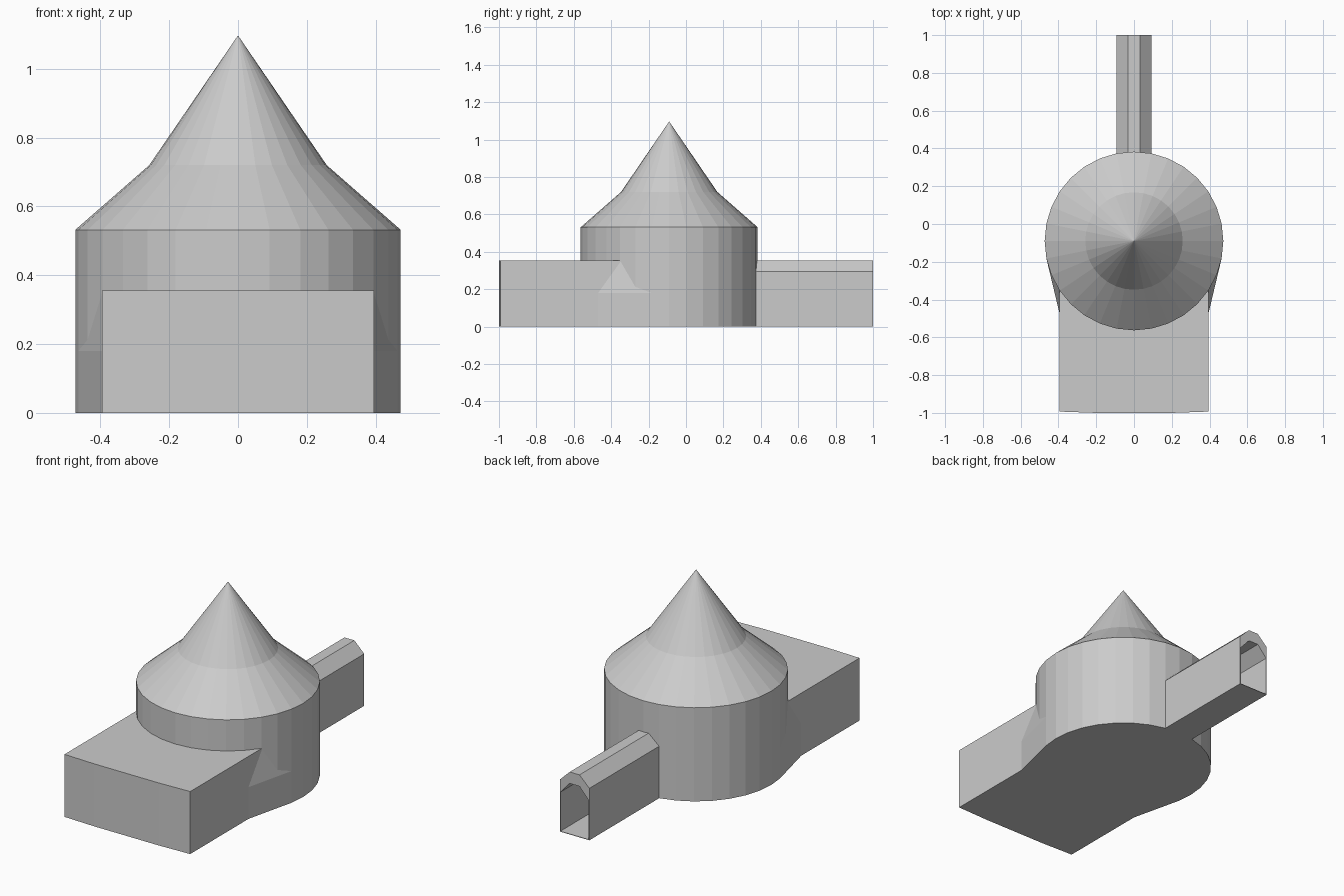
import bpy, bmesh
from math import sin, cos, pi, radians

if "Cube" in bpy.data.objects:
    bpy.data.objects.remove(bpy.data.objects["Cube"])

CY, R = -0.09, 0.473      # hut centre and radius
LEDGE = 0.355             # height of porch and tunnel


def finish(name, bm):
    bmesh.ops.recalc_face_normals(bm, faces=bm.faces)
    mesh = bpy.data.meshes.new(name)
    bm.to_mesh(mesh)
    bm.free()
    obj = bpy.data.objects.new(name, mesh)
    bpy.context.collection.objects.link(obj)
    return obj


def prism(name, outline, offset):
    """Extrude a closed outline of 3D points along offset."""
    bm = bmesh.new()
    face = bm.faces.new([bm.verts.new(p) for p in outline])
    new = bmesh.ops.extrude_face_region(bm, geom=[face])
    # keep both caps so the prism is closed
    verts = [g for g in new["geom"] if isinstance(g, bmesh.types.BMVert)]
    bmesh.ops.translate(bm, verts=verts, vec=offset)
    if not face.is_valid or len(bm.faces) < len(outline) + 2:
        bmesh.ops.holes_fill(bm, edges=bm.edges, sides=0)
    return finish(name, bm)


def lathe(name, profile, sides=32):
    """Faceted turned body with a base and a pointed top."""
    bm = bmesh.new()
    rings = [[bm.verts.new((r * cos(2 * pi * i / sides), CY + r * sin(2 * pi * i / sides), z))
              for i in range(sides)] for r, z in profile[:-1]]
    tip = bm.verts.new((0, CY, profile[-1][1]))
    bm.faces.new(rings[0])
    for i in range(sides):
        j = (i + 1) % sides
        for a, b in zip(rings, rings[1:]):
            bm.faces.new((a[i], a[j], b[j], b[i]))
        bm.faces.new((rings[-1][i], rings[-1][j], tip))
    return finish(name, bm)


# round hut with its two-stage pointed roof
lathe("round_hut", [(R, 0), (R, 0.532), (0.258, 0.72), (0, 1.097)])

# solid front porch, its front very slightly bowed
prism("front_porch", [(-0.395, -0.25, 0), (-0.395, -0.993, 0), (-0.2, -1, 0), (0.2, -1, 0),
                      (0.395, -0.993, 0), (0.395, -0.25, 0)], (0, 0, LEDGE))

# flared corners joining porch and hut
for side, label in ((-1, "left"), (1, "right")):
    bm = bmesh.new()
    points = [(0.395, -0.47, 0), (0.395, -0.47, 0.18), (0.393, -0.353, LEDGE), (0.38, -0.34, 0)]
    for deg in (-22.5, -11.25):
        points += [(R * cos(radians(deg)), CY + R * sin(radians(deg)), z) for z in (0, 0.18)]
    for x, y, z in points:
        bm.verts.new((side * x, y, z))
    bmesh.ops.convex_hull(bm, input=bm.verts)
    finish(label + "_flare", bm)

# hollow rear tunnel with a thick vaulted roof and thin walls
w, i = 0.093, 0.089
outer = [(-w, 0), (-w, 0.295), (-0.031, LEDGE), (0.031, LEDGE), (w, 0.295), (w, 0)]
inner = [(i, 0.003), (i, 0.225), (0.031, 0.29), (-0.031, 0.29), (-i, 0.225), (-i, 0.003)]
bm = bmesh.new()
start, end = 0.3, 1.0
loops = [[bm.verts.new((x, y, z)) for x, z in path]
         for path in (outer, inner[::-1]) for y in (start, end)]
for n in range(6):
    m = (n + 1) % 6
    for a, b in ((0, 1), (2, 3), (0, 2), (1, 3)):
        bm.faces.new((loops[a][n], loops[a][m], loops[b][m], loops[b][n]))
finish("rear_tunnel", bm)
